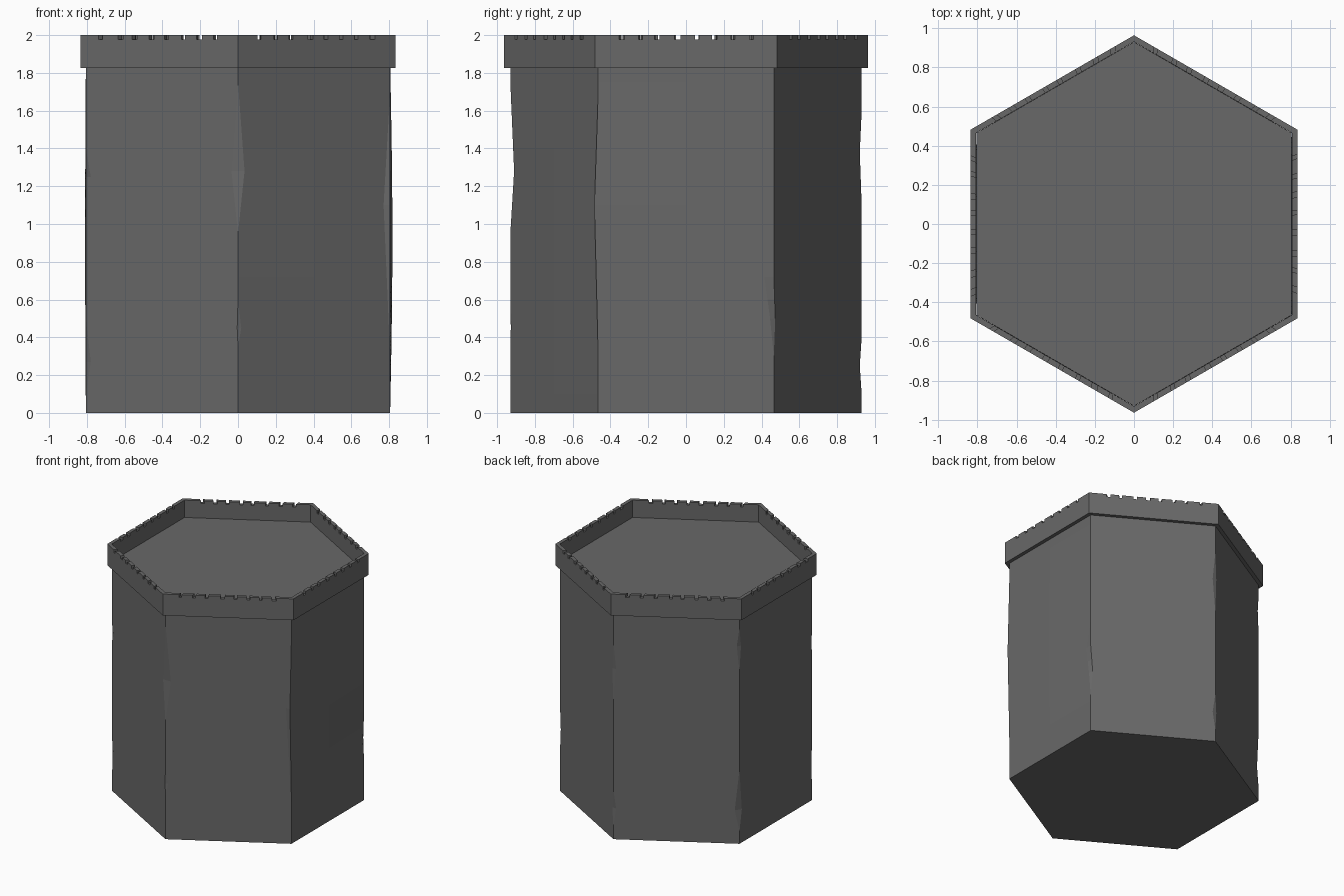
import bpy, bmesh, math, random
from mathutils import Vector

if "Cube" in bpy.data.objects:
    bpy.data.objects.remove(bpy.data.objects["Cube"])

random.seed(4)

# Dark stone colour
stone = bpy.data.materials.new("dark_stone")
stone.diffuse_color = (0.14, 0.14, 0.14, 1)
stone.use_nodes = True
stone.node_tree.nodes["Principled BSDF"].inputs["Base Color"].default_value = stone.diffuse_color


def hex_corner(radius, k):
    # Corner 0 is at the front (-y), running counter-clockwise
    a = math.radians(270 + 60 * k)
    return Vector((radius * math.cos(a), radius * math.sin(a), 0))


def finish(name, bm):
    bmesh.ops.remove_doubles(bm, verts=bm.verts, dist=0.0005)
    bmesh.ops.recalc_face_normals(bm, faces=bm.faces)
    mesh = bpy.data.meshes.new(name)
    bm.to_mesh(mesh)
    bm.free()
    mesh.materials.append(stone)
    obj = bpy.data.objects.new(name, mesh)
    bpy.context.collection.objects.link(obj)
    return obj


# Chips along each vertical edge: (height, cut towards previous corner, towards next)
CHIPS = [
    [(0.35, 0, 0), (0.45, 0.005, 0.02), (0.6, 0, 0), (0.95, 0, 0), (1.28, 0.04, 0.04), (1.75, 0, 0)],
    [(0.3, 0, 0), (1.1, 0.04, -0.02), (1.7, 0, 0)],
    [(0.3, 0, 0), (0.5, 0.02, 0.015), (0.72, 0.05, 0.0), (0.95, 0, 0)],
    [(0.1, 0, 0), (0.25, 0.02, 0.02), (0.4, 0, 0), (1.1, 0, 0), (1.38, 0.02, 0.02), (1.6, 0, 0)],
    [(0.1, 0, 0), (0.27, 0.035, 0.03), (0.6, 0, 0), (1.4, 0, 0), (1.6, 0.02, 0.02), (1.75, 0, 0)],
    [(0.1, 0, 0), (0.27, 0.01, 0.03), (0.5, 0, 0), (1.2, 0, 0), (1.25, 0.01, 0.03), (1.4, 0, 0)],
]
FLOOR = 1.86


def chip_at(chips, z):
    pts = [(0, 0, 0)] + chips + [(FLOOR, 0, 0)]
    for p, q in zip(pts, pts[1:]):
        if p[0] <= z <= q[0]:
            f = (z - p[0]) / (q[0] - p[0])
            return p[1] + f * (q[1] - p[1]), p[2] + f * (q[2] - p[2])
    return 0, 0


# Column body, lofted with chipped edges and slightly uneven sides
bm = bmesh.new()
levels = sorted({0, FLOOR} | {c[0] for chips in CHIPS for c in chips})
rings = []
for z in levels:
    ring = []
    for k in range(6):
        c = hex_corner(0.93, k)
        to_prev = (hex_corner(0.93, k - 1) - c).normalized()
        to_next = (hex_corner(0.93, k + 1) - c).normalized()
        a, b = chip_at(CHIPS[k], z)
        mid = (c + hex_corner(0.93, k + 1)) / 2
        swell = (0.003, 0.012, 0.003, 0.003, 0.004, 0.003)[k]
        mid += mid.normalized() * swell * math.sin(math.pi * z / FLOOR)
        for p in (c + to_prev * a, c + to_next * b, mid):
            ring.append(bm.verts.new((p.x, p.y, z)))
    rings.append(ring)
for lo, hi in zip(rings, rings[1:]):
    for i in range(18):
        j = (i + 1) % 18
        bm.faces.new((lo[i], lo[j], hi[j], hi[i]))
bm.faces.new(rings[0][::-1])
bm.faces.new(rings[-1])
finish("column_body", bm)

# Notched parapet around the top
OUT, INN, BASE, LOW, TOP = 0.964, 0.931, 1.827, 1.978, 2.0
bm = bmesh.new()


def quad(*pts):
    bm.faces.new([bm.verts.new(p) for p in pts])


for k in range(6):
    def at(radius, t, z):
        p = hex_corner(radius, k).lerp(hex_corner(radius, k + 1), t)
        return p + Vector((0, 0, z))

    # Alternating tall and low columns along this side
    ts = [0]
    for n in range(8):
        centre = 0.14 + 0.72 * n / 7 + random.uniform(-0.012, 0.012)
        half = random.uniform(0.010, 0.017)
        ts += [centre - half, centre + half]
    ts.append(1)
    for i, (s, t) in enumerate(zip(ts, ts[1:])):
        h = LOW if i % 2 else TOP
        quad(at(OUT, s, BASE), at(OUT, t, BASE), at(OUT, t, h), at(OUT, s, h))
        quad(at(INN, t, BASE), at(INN, s, BASE), at(INN, s, h), at(INN, t, h))
        quad(at(OUT, s, h), at(OUT, t, h), at(INN, t, h), at(INN, s, h))
        quad(at(OUT, t, BASE), at(OUT, s, BASE), at(INN, s, BASE), at(INN, t, BASE))
        if i % 2:
            for e in (s, t):
                quad(at(OUT, e, LOW), at(INN, e, LOW), at(INN, e, TOP), at(OUT, e, TOP))
finish("notched_parapet", bm)
